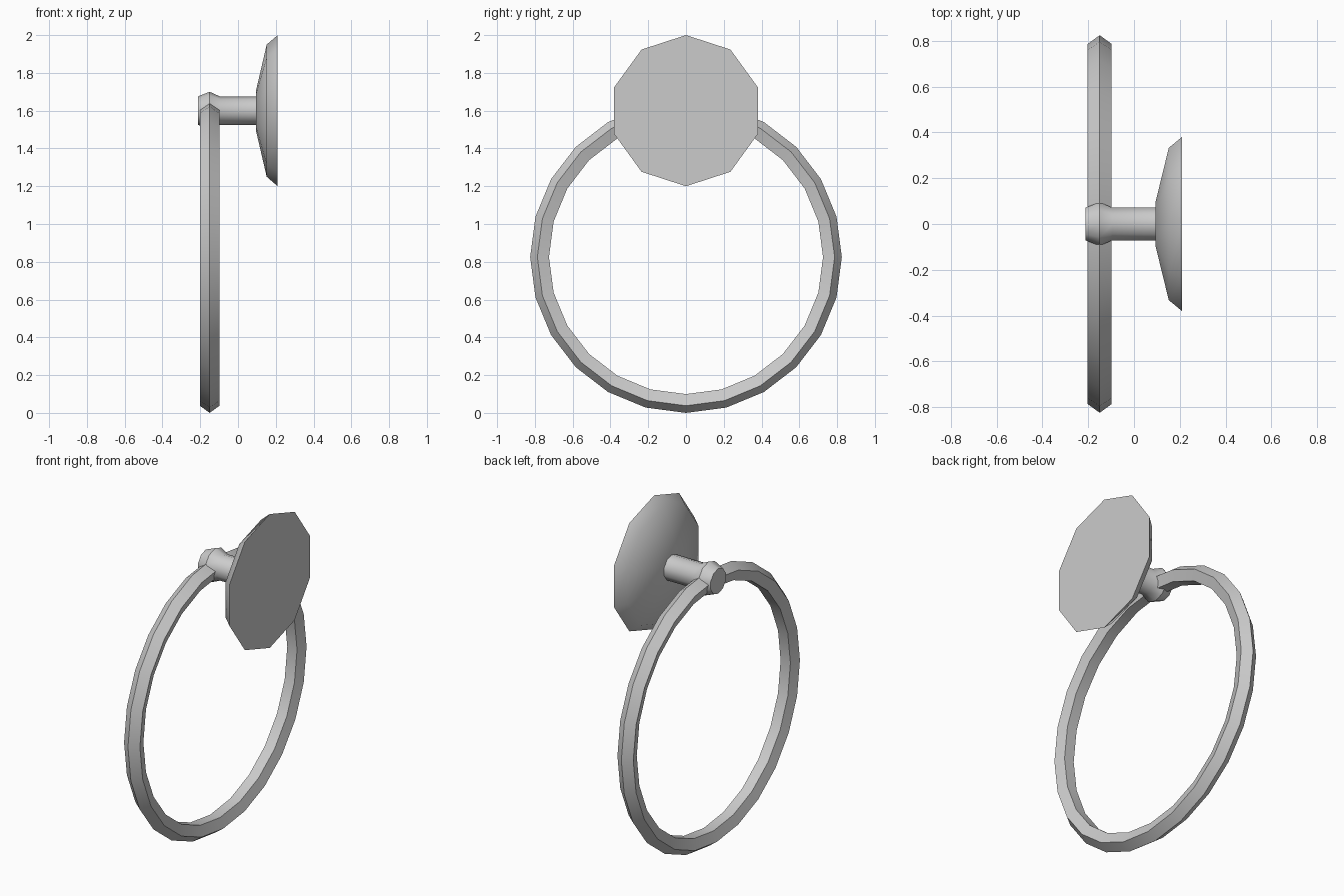
import bpy, bmesh, math

if "Cube" in bpy.data.objects:
    bpy.data.objects.remove(bpy.data.objects["Cube"])

metal = bpy.data.materials.new("brushed_grey_metal")
metal.diffuse_color = (0.6, 0.6, 0.6, 1)
metal.use_nodes = True
metal.node_tree.nodes["Principled BSDF"].inputs["Base Color"].default_value = metal.diffuse_color


def finish(name, bm, angle):
    bmesh.ops.recalc_face_normals(bm, faces=bm.faces)
    mesh = bpy.data.meshes.new(name)
    bm.to_mesh(mesh)
    bm.free()
    mesh.materials.append(metal)
    ob = bpy.data.objects.new(name, mesh)
    bpy.context.collection.objects.link(ob)
    bpy.ops.object.select_all(action='DESELECT')
    ob.select_set(True)
    bpy.context.view_layer.objects.active = ob
    bpy.ops.object.shade_smooth_by_angle(angle=math.radians(angle))
    return ob


def lathe_x(name, profile, z, sides=10):
    """Capped solid turned around an axis parallel to x; profile is (x, radius)."""
    bm = bmesh.new()
    rings = []
    for x, r in profile:
        rings.append([bm.verts.new((x, r * math.sin(2 * math.pi * i / sides),
                                    z + r * math.cos(2 * math.pi * i / sides)))
                      for i in range(sides)])
    for a, b in zip(rings, rings[1:]):
        for i in range(sides):
            j = (i + 1) % sides
            bm.faces.new((a[i], a[j], b[j], b[i]))
    bm.faces.new(rings[0])
    bm.faces.new(rings[-1])
    return finish(name, bm, 40)


def ring_x(name, x, z, major, minor, segments, sides):
    """Ring in the yz plane with a point of its cross-section facing outward."""
    bm = bmesh.new()
    loops = []
    for s in range(segments):
        t = 2 * math.pi * s / segments
        loop = []
        for k in range(sides):
            p = 2 * math.pi * k / sides
            r = major + minor * math.cos(p)
            loop.append(bm.verts.new((x + minor * math.sin(p),
                                      r * math.sin(t), z + r * math.cos(t))))
        loops.append(loop)
    for s in range(segments):
        a, b = loops[s], loops[(s + 1) % segments]
        for k in range(sides):
            m = (k + 1) % sides
            bm.faces.new((a[k], a[m], b[m], b[k]))
    return finish(name, bm, 40)


# Wall plate: dished decagonal disc
lathe_x("wall_plate", [(0.095, 0.105), (0.152, 0.35), (0.21, 0.40)], 1.6)

# Post with a swollen knob that holds the ring
lathe_x("post", [(-0.213, 0.075), (-0.15, 0.10), (-0.095, 0.075), (0.10, 0.075)], 1.6)

# Towel ring
ring_x("towel_ring", -0.15, 0.825, 0.77, 0.055, 24, 5)
